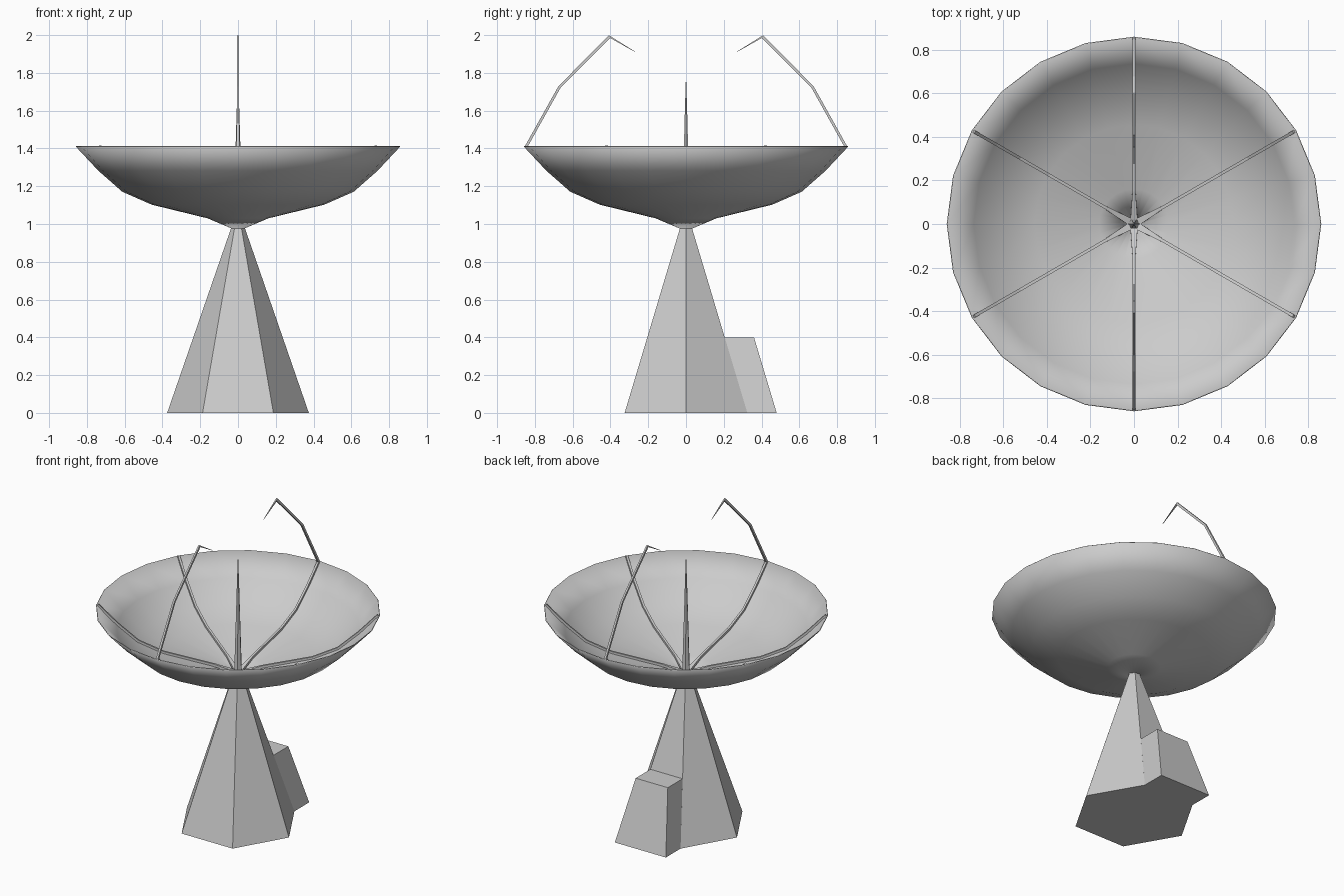
import bpy, bmesh, math
from mathutils import Vector

if "Cube" in bpy.data.objects:
    bpy.data.objects.remove(bpy.data.objects["Cube"])


def finish(name, bm, smooth=None):
    bmesh.ops.recalc_face_normals(bm, faces=bm.faces)
    me = bpy.data.meshes.new(name)
    bm.to_mesh(me)
    bm.free()
    ob = bpy.data.objects.new(name, me)
    bpy.context.collection.objects.link(ob)
    if smooth:
        bpy.ops.object.select_all(action='DESELECT')
        ob.select_set(True)
        bpy.context.view_layer.objects.active = ob
        bpy.ops.object.shade_smooth_by_angle(angle=math.radians(smooth))
    return ob


def skin(bm, rings):
    for a, b in zip(rings, rings[1:]):
        for i in range(len(a)):
            j = (i + 1) % len(a)
            bm.faces.new((a[i], a[j], b[j], b[i]))


def lathe(bm, profile, sides, cap=True):
    rings = []
    for r, z in profile:
        rings.append([bm.verts.new((r * math.cos(2 * math.pi * i / sides),
                                    r * math.sin(2 * math.pi * i / sides), z))
                      for i in range(sides)])
    skin(bm, rings)
    if cap:
        bm.faces.new(rings[0])
        bm.faces.new(rings[-1])


def rod(name, path, angle):
    """Four-sided rod through (radius, z, half_width, half_depth) points, turned about z."""
    bm = bmesh.new()
    c, s = math.cos(angle), math.sin(angle)
    pts = [Vector((p[0], p[1])) for p in path]
    rings = []
    for i, (r, z, w, d) in enumerate(path):
        t = (pts[min(i + 1, len(pts) - 1)] - pts[max(i - 1, 0)]).normalized()
        n = Vector((-t.y, t.x))
        ring = []
        for a, b in ((-w, -d), (w, -d), (w, d), (-w, d)):
            q = pts[i] + n * b
            ring.append(bm.verts.new((q.x * c - a * s, q.x * s + a * c, q.y)))
        rings.append(ring)
    skin(bm, rings)
    bm.faces.new(rings[0])
    bm.faces.new(rings[-1])
    return finish(name, bm)


# Hexagonal tapered pedestal
bm = bmesh.new()
lathe(bm, [(0.375, 0), (0.036, 0.98)], 6)
finish("pedestal", bm)

# Equipment housing, pushed out of the lower back face of the pedestal
bm = bmesh.new()
rings = []
for y0, hw, z in ((0.325, 0.1875, 0.0), (0.205, 0.118, 0.4)):
    rings.append([bm.verts.new(p) for p in ((-hw, y0 - 0.01, z), (hw, y0 - 0.01, z),
                                            (hw, y0 + 0.155, z), (-hw, y0 + 0.155, z))])
skin(bm, rings)
for ring in rings:
    bm.faces.new(ring)
finish("housing", bm)

# Dish bowl, a thin 24-sided shell
bowl = [(0.03, 0.98), (0.16, 1.035), (0.455, 1.107), (0.61, 1.175), (0.735, 1.285), (0.855, 1.413)]
bm = bmesh.new()
lathe(bm, bowl, 24, cap=False)
dish = finish("dish", bm, smooth=50)
mod = dish.modifiers.new("thickness", 'SOLIDIFY')
mod.thickness = 0.005
mod.offset = -1

# Six ribs lying on the inside of the bowl
rib = [(0.0, 0.995, 0.018, 0.008), (0.15, 1.043, 0.007, 0.008), (0.45, 1.114, 0.007, 0.007),
       (0.605, 1.183, 0.007, 0.007), (0.73, 1.292, 0.007, 0.007), (0.847, 1.412, 0.007, 0.007)]
for k in range(6):
    rod(f"rib_{k + 1}", rib, math.radians(30 + 60 * k))

# Two hooked feed arms rising from the front and back of the rim
arm = [(0.847, 1.408, 0.007, 0.007), (0.67, 1.725, 0.006, 0.007),
       (0.405, 1.992, 0.005, 0.008), (0.27, 1.912, 0.001, 0.001)]
for name, a in (("back_arm", 90), ("front_arm", -90)):
    rod(name, arm, math.radians(a))

# Central spire
bm = bmesh.new()
lathe(bm, [(0.026, 0.98), (0.013, 1.4), (0.007, 1.6), (0.001, 1.765)], 6)
finish("spire", bm)
